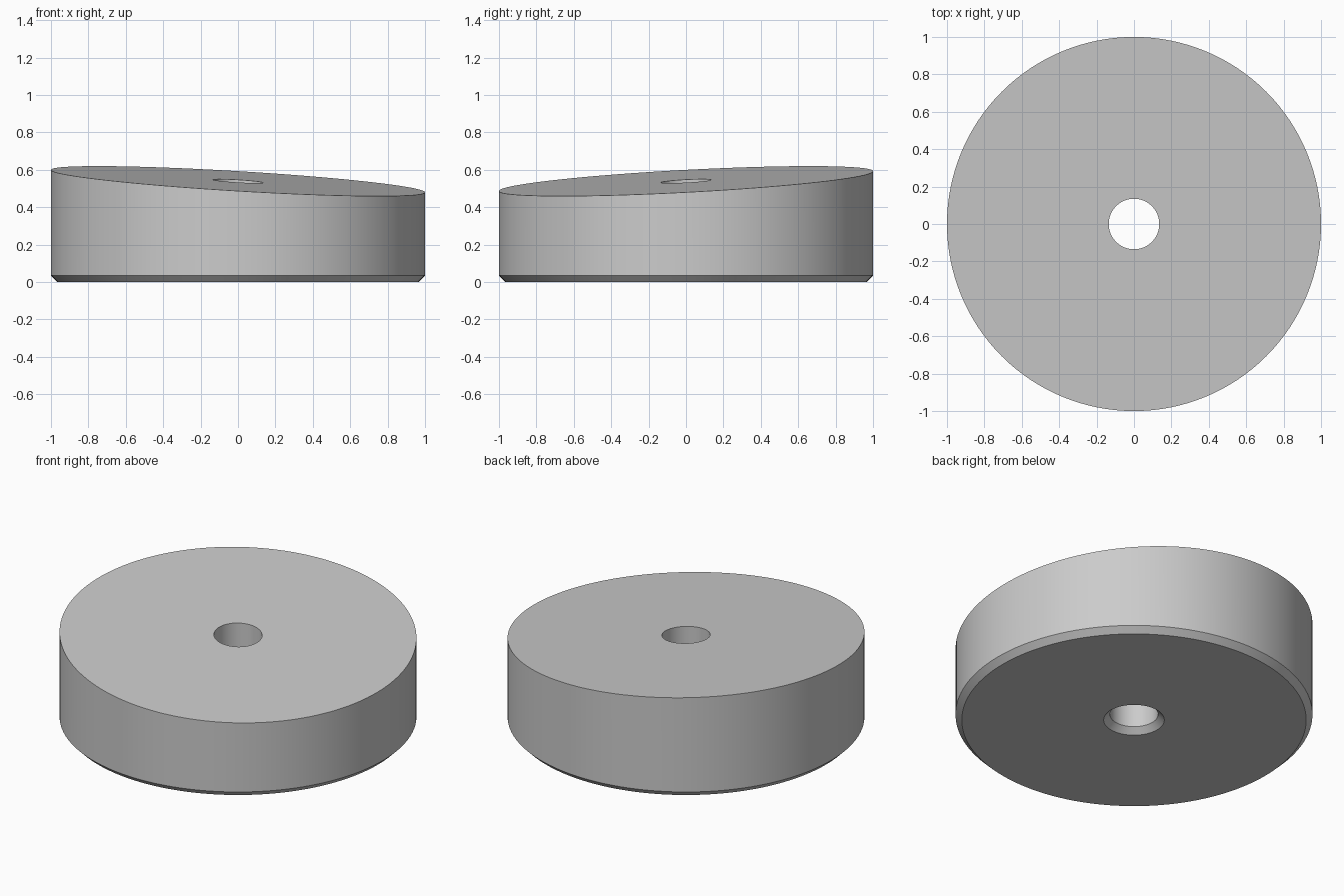
import bpy, bmesh, math

cube = bpy.data.objects.get("Cube")
if cube:
    bpy.data.objects.remove(cube, do_unlink=True)

SEGMENTS = 128
CHAMFER = 0.035
OUTER, BORE = 1.0, 0.135
HEIGHT, SLOPE_X, SLOPE_Y = 0.54, -0.06, 0.053

# Plain grey finish
grey = bpy.data.materials.new("grey")
grey.use_nodes = True
colour = (0.6, 0.6, 0.6, 1)
grey.diffuse_color = colour
grey.node_tree.nodes["Principled BSDF"].inputs["Base Color"].default_value = colour

# Closed cross-section: chamfered outside, slanted top, countersunk bore
profile = [(OUTER - CHAMFER, 0), (OUTER, CHAMFER), (OUTER, HEIGHT),
           (BORE, HEIGHT), (BORE, CHAMFER), (BORE + CHAMFER, 0)]

bm = bmesh.new()
rings = []
for r, z in profile:
    ring = []
    for i in range(SEGMENTS):
        a = 2 * math.pi * i / SEGMENTS
        x, y = r * math.cos(a), r * math.sin(a)
        tilt = SLOPE_X * x + SLOPE_Y * y if z == HEIGHT else 0
        ring.append(bm.verts.new((x, y, z + tilt)))
    rings.append(ring)

for k, low in enumerate(rings):
    high = rings[(k + 1) % len(rings)]
    for i in range(SEGMENTS):
        j = (i + 1) % SEGMENTS
        bm.faces.new((low[i], low[j], high[j], high[i]))
bmesh.ops.recalc_face_normals(bm, faces=bm.faces)

mesh = bpy.data.meshes.new("slanted_disc")
bm.to_mesh(mesh)
bm.free()
mesh.materials.append(grey)
disc = bpy.data.objects.new("slanted_disc", mesh)
bpy.context.collection.objects.link(disc)

# Smooth round walls with crisp rims
bpy.ops.object.select_all(action='DESELECT')
disc.select_set(True)
bpy.context.view_layer.objects.active = disc
bpy.ops.object.shade_smooth_by_angle(angle=math.radians(30))
